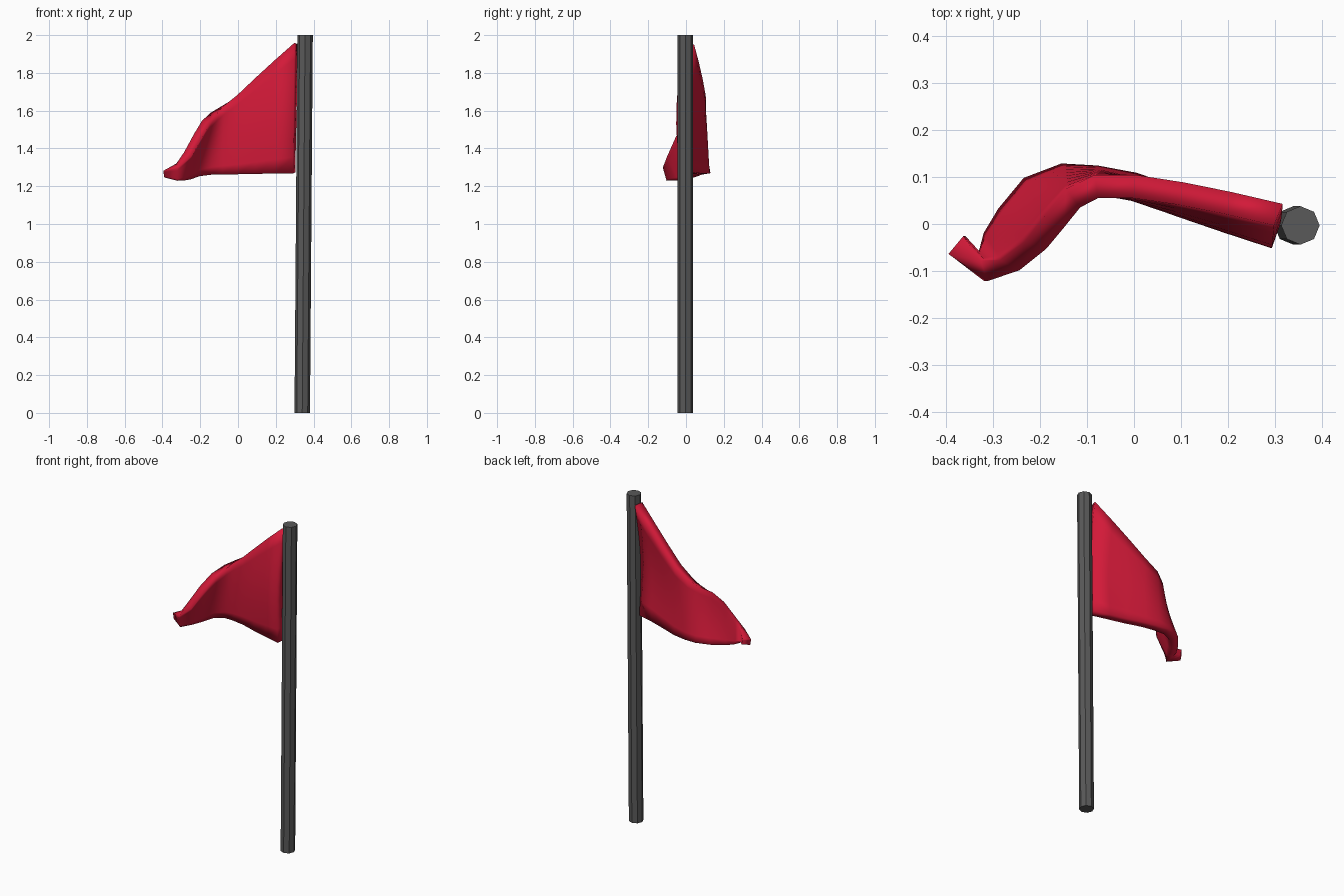
import bpy, bmesh, math
from mathutils import Vector

if "Cube" in bpy.data.objects:
    bpy.data.objects.remove(bpy.data.objects["Cube"])


def finish(name, bm, smooth=False):
    me = bpy.data.meshes.new(name)
    bmesh.ops.recalc_face_normals(bm, faces=bm.faces)
    bm.to_mesh(me)
    bm.free()
    for p in me.polygons:
        p.use_smooth = smooth
    ob = bpy.data.objects.new(name, me)
    bpy.context.collection.objects.link(ob)
    return ob


def colour(name, rgb):
    mat = bpy.data.materials.new(name)
    mat.diffuse_color = (*rgb, 1)
    mat.use_nodes = True
    mat.node_tree.nodes["Principled BSDF"].inputs["Base Color"].default_value = mat.diffuse_color
    return mat


# Pole: low-poly cylinder leaning slightly to the right
bm = bmesh.new()
bmesh.ops.create_cone(bm, cap_ends=True, segments=8, radius1=0.041,
                      radius2=0.041, depth=2)
for v in bm.verts:
    top = v.co.z > 0
    v.co.x += 0.355 if top else 0.34
    v.co.y -= 0.003
    v.co.z += 1
pole = finish("pole", bm)
pole.data.materials.append(colour("dark_grey", (0.1, 0.1, 0.1)))

# Pennant: top and bottom edge curves, from the pole to the tip
edges = [
    ((.308, .020, 1.955), (.297, -.005, 1.27)),
    ((.20, .045, 1.86), (.20, .020, 1.27)),
    ((.10, .065, 1.77), (.10, .050, 1.267)),
    ((.00, .080, 1.68), (.00, .085, 1.265)),
    ((-.08, .080, 1.625), (-.08, .100, 1.265)),
    ((-.13, .055, 1.585), (-.15, .105, 1.265)),
    ((-.17, .005, 1.54), (-.22, .080, 1.26)),
    ((-.21, -.045, 1.47), (-.27, .020, 1.245)),
    ((-.265, -.088, 1.37), (-.30, -.03, 1.24)),
    ((-.32, -.100, 1.31), (-.325, -.08, 1.238)),
    ((-.38, -.045, 1.285), (-.375, -.045, 1.25)),
]
rows = 8
bm = bmesh.new()
grid = []
for i, (t, b) in enumerate(edges):
    belly = 0.035 * max(0, 1 - i / 4)
    col = []
    for j in range(rows + 1):
        f = j / rows
        p = Vector(t).lerp(Vector(b), f)
        p.y -= belly * math.sin(math.pi * f)
        col.append(bm.verts.new(p))
    grid.append(col)
for a, b in zip(grid, grid[1:]):
    for j in range(rows):
        bm.faces.new((a[j], a[j + 1], b[j + 1], b[j]))
flag = finish("flag", bm, smooth=True)
flag.data.materials.append(colour("red", (0.65, 0.01, 0.04)))
sol = flag.modifiers.new("thickness", 'SOLIDIFY')
sol.thickness = 0.05
sol.offset = 0
